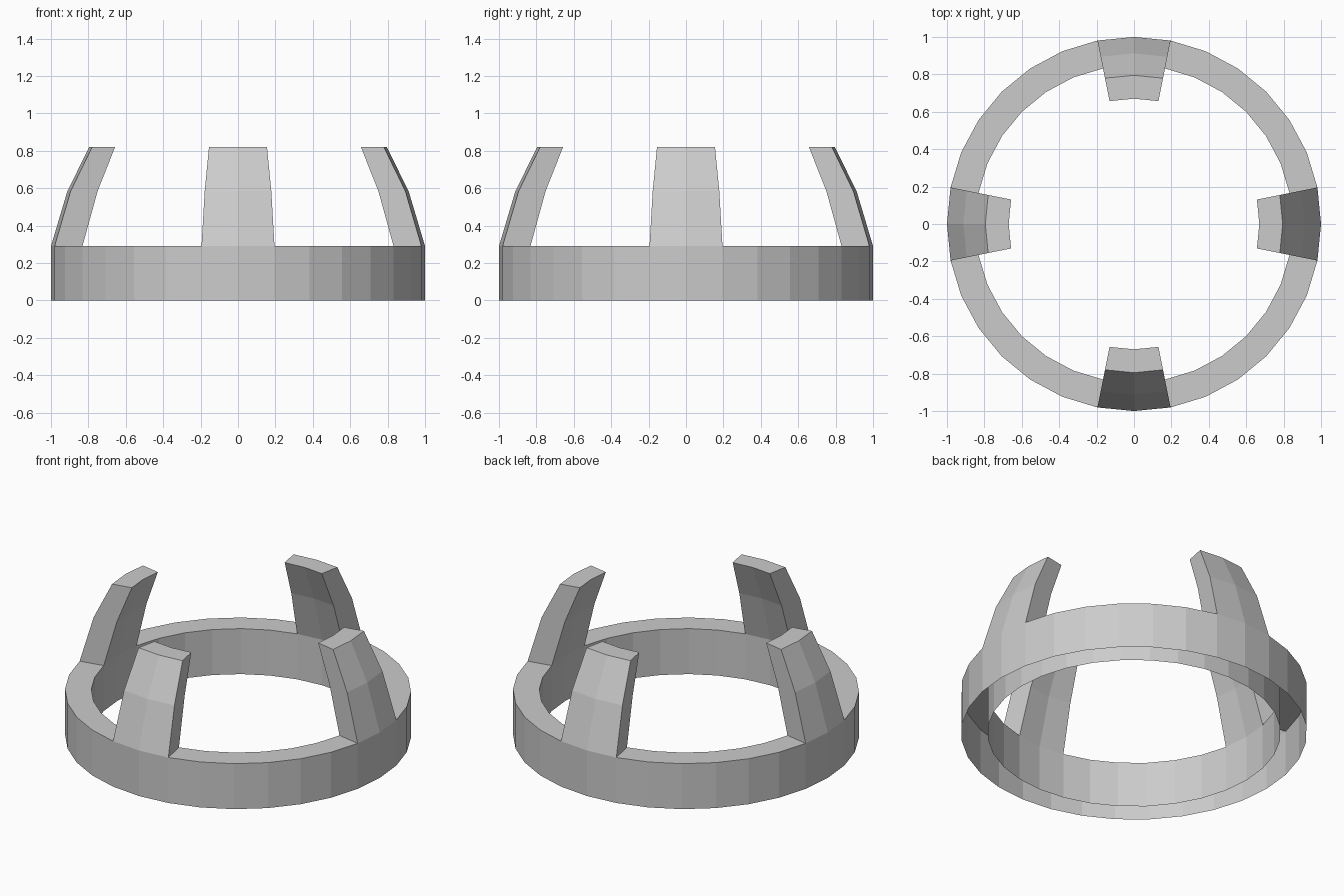
import bpy, bmesh
from math import sin, cos, pi

if "Cube" in bpy.data.objects:
    bpy.data.objects.remove(bpy.data.objects["Cube"])

N = 32            # sides of the band
R_OUT, R_IN, H = 1.0, 0.848, 0.29


def ring_of_verts(bm, profile, step):
    a = 2 * pi * step / N
    return [bm.verts.new((r * cos(a), r * sin(a), z)) for r, z in profile]


def finish(bm, name):
    mesh = bpy.data.meshes.new(name)
    bm.to_mesh(mesh)
    bm.free()
    obj = bpy.data.objects.new(name, mesh)
    bpy.context.collection.objects.link(obj)


def make_band():
    # Round band, open underneath, with openings in its top where prongs rise
    bm = bmesh.new()
    profile = [(R_OUT, 0), (R_OUT, H), (R_IN, H), (R_IN, 0)]
    cols = [ring_of_verts(bm, profile, i) for i in range(N)]
    for i in range(N):
        a, b = cols[i], cols[(i + 1) % N]
        under_prong = i % 8 in (0, 7)
        for j in range(3):
            if j == 1 and under_prong:
                continue
            bm.faces.new((a[j], b[j], b[j + 1], a[j + 1]))
    finish(bm, "band")


def make_prong(name, centre):
    # Inward-curving prong, two band segments wide
    bm = bmesh.new()
    outer = [(R_OUT, H), (0.912, 0.585), (0.795, 0.82)]
    inner = [(R_IN, H), (0.765, 0.585), (0.67, 0.82)]
    profile = outer + inner[::-1]
    cols = [ring_of_verts(bm, profile, centre + k) for k in (-1, 0, 1)]
    for a, b in zip(cols, cols[1:]):
        for j in range(5):
            bm.faces.new((a[j], b[j], b[j + 1], a[j + 1]))
    # Side walls
    for j in range(2):
        e, s = cols[-1], cols[0]
        bm.faces.new((e[j], e[5 - j], e[4 - j], e[j + 1]))
        bm.faces.new((s[j + 1], s[4 - j], s[5 - j], s[j]))
    finish(bm, name)


make_band()
for name, centre in (("right_prong", 0), ("back_prong", 8),
                     ("left_prong", 16), ("front_prong", 24)):
    make_prong(name, centre)
